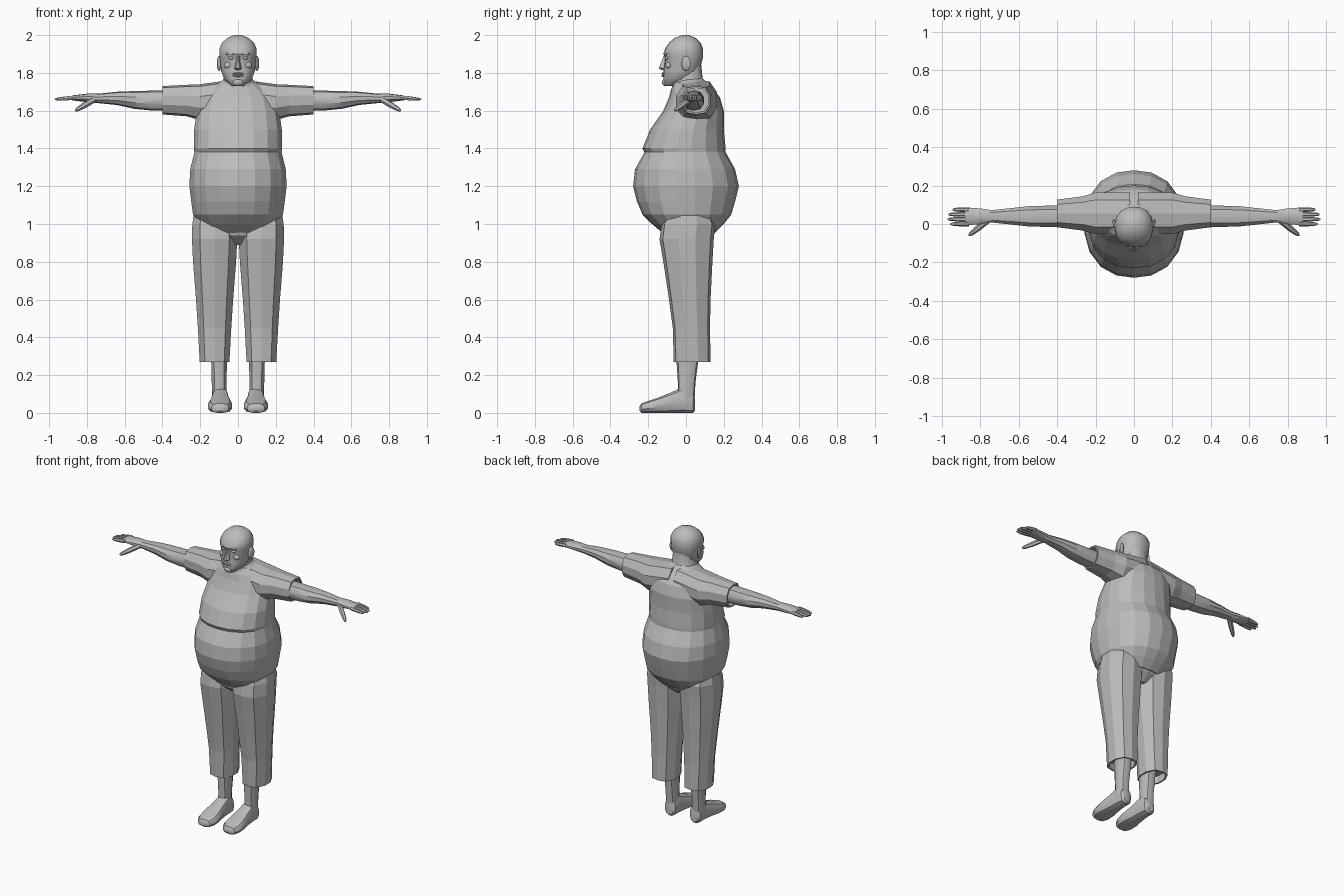
import bpy, bmesh, math
from mathutils import Vector, Matrix

default_cube = bpy.data.objects.get("Cube")
if default_cube:
    bpy.data.objects.remove(default_cube, do_unlink=True)

GREY = (.5, .5, .5, 1)
clay = bpy.data.materials.new("clay grey")
clay.use_nodes = True
clay.diffuse_color = GREY
clay.node_tree.nodes["Principled BSDF"].inputs["Base Color"].default_value = GREY


def finish(name, bm, smooth_angle=0):
    """Turn a bmesh into a named object, smooth below the given angle."""
    bmesh.ops.recalc_face_normals(bm, faces=bm.faces)
    for face in bm.faces:
        face.smooth = smooth_angle > 0
    mesh = bpy.data.meshes.new(name)
    bm.to_mesh(mesh)
    bm.free()
    if smooth_angle:
        mesh.set_sharp_from_angle(angle=math.radians(smooth_angle))
    mesh.materials.append(clay)
    bpy.context.scene.collection.objects.link(bpy.data.objects.new(name, mesh))


def skin(name, rings, smooth_angle=0):
    """Bridge equal rings of points and cap both ends."""
    bm = bmesh.new()
    loops = [[bm.verts.new(point) for point in ring] for ring in rings]
    for lower, upper in zip(loops, loops[1:]):
        for i in range(len(lower)):
            bm.faces.new((lower[i - 1], lower[i], upper[i], upper[i - 1]))
    bm.faces.new(loops[0])
    bm.faces.new(loops[-1])
    finish(name, bm, smooth_angle)


def cut(at, half, low, high):
    """Cross-section: place on the axis, half width, and extent in depth or height."""
    return at, half, low, high


def loft(name, axis, cuts, mid=0, sides=12, power=2.4, side=1, hem=0, smooth_angle=0):
    """Skin rounded-square cuts along an axis; a hem hollows out the last end."""
    cuts = list(cuts)
    if hem:
        at, half, low, high = cuts[-1]
        rim = .01
        for inner in (at, at + hem):
            cuts.append(cut(inner, half - rim, low + rim, high - rim))
    rings = []
    for at, half, low, high in cuts:
        ring = []
        for i in range(sides):
            angle = math.tau * (i + .5) / sides
            c, s = math.cos(angle), math.sin(angle)
            reach = (abs(c) ** power + abs(s) ** power) ** (-1 / power)
            a = mid + half * c * reach
            b = (low + high + (high - low) * s * reach) / 2
            x, y, z = {"x": (at, a, b), "y": (a, at, b), "z": (a, b, at)}[axis]
            ring.append((x * side, y, z))
        rings.append(ring)
    skin(name, rings, smooth_angle)


def finger(name, base, tip, radius, side):
    """Tapered digit that keeps its thickness to the middle knuckle."""
    base, tip = [Vector((x * side, y, z)) for x, y, z in (base, tip)]
    turn = (tip - base).to_track_quat("Z", "Y")
    rings = []
    for along, scale in ((0, 1), (.5, 1), (.9, .7), (1, .3)):
        corners = [Matrix.Rotation(math.tau * i / 6, 3, "Z") @ Vector((radius * scale, 0, 0))
                   for i in range(6)]
        rings.append([base.lerp(tip, along) + turn @ corner for corner in corners])
    skin(name, rings, smooth_angle=50)


def ball(name, centre, scale, tilt=0):
    bm = bmesh.new()
    bmesh.ops.create_uvsphere(bm, u_segments=10, v_segments=6, radius=1)
    bm.transform(Matrix.Translation(centre) @ Matrix.Rotation(tilt, 4, "Z")
                 @ Matrix.Diagonal((*scale, 1)))
    finish(name, bm, smooth_angle=50)


# Shirt with a heavy belly and a fold under the chest
loft("shirt_body", "z", [
    cut(at=.95, half=.17, low=-.12, high=.15),
    cut(at=1, half=.21, low=-.18, high=.2),
    cut(at=1.05, half=.24, low=-.23, high=.24),
    cut(at=1.12, half=.25, low=-.26, high=.26),
    cut(at=1.2, half=.26, low=-.28, high=.28),
    cut(at=1.29, half=.255, low=-.27, high=.26),
    cut(at=1.38, half=.233, low=-.22, high=.21),
    cut(at=1.4, half=.236, low=-.23, high=.21),
    cut(at=1.5, half=.234, low=-.19, high=.2),
    cut(at=1.6, half=.22, low=-.12, high=.2),
    cut(at=1.67, half=.2, low=-.09, high=.18),
    cut(at=1.71, half=.16, low=-.08, high=.15),
    cut(at=1.77, half=.07, low=-.05, high=.09),
], sides=18, power=2.25)
loft("shirt_collar", "z", [
    cut(at=1.7, half=.11, low=-.08, high=.14),
    cut(at=1.75, half=.09, low=-.07, high=.1),
], sides=16, hem=-.01)

# Seat of the trousers
loft("trouser_seat", "z", [
    cut(at=.89, half=.03, low=-.06, high=.09),
    cut(at=.94, half=.16, low=-.12, high=.14),
    cut(at=1, half=.22, low=-.14, high=.16),
    cut(at=1.06, half=.22, low=-.12, high=.14),
], sides=14)

# Neck and head
loft("neck", "z", [
    cut(at=1.69, half=.1, low=-.06, high=.12),
    cut(at=1.75, half=.08, low=-.07, high=.09),
    cut(at=1.85, half=.07, low=-.06, high=.08),
], sides=14, smooth_angle=40)
loft("head", "z", [
    cut(at=1.73, half=.03, low=-.11, high=-.03),
    cut(at=1.745, half=.05, low=-.12, high=0),
    cut(at=1.77, half=.075, low=-.12, high=.04),
    cut(at=1.81, half=.09, low=-.12, high=.07),
    cut(at=1.88, half=.097, low=-.11, high=.09),
    cut(at=1.9, half=.1, low=-.12, high=.09),
    cut(at=1.93, half=.098, low=-.11, high=.09),
    cut(at=1.96, half=.085, low=-.09, high=.077),
    cut(at=1.985, half=.057, low=-.06, high=.05),
    cut(at=2, half=.02, low=-.02, high=.015),
], sides=18, power=2.3, smooth_angle=40)

# Face
loft("nose", "z", [
    cut(at=1.815, half=.013, low=-.13, high=-.1),
    cut(at=1.825, half=.02, low=-.145, high=-.1),
    cut(at=1.86, half=.01, low=-.13, high=-.1),
    cut(at=1.89, half=.01, low=-.12, high=-.1),
], sides=8, smooth_angle=40)
for lip, height in (("upper_lip", 1.796), ("lower_lip", 1.785)):
    ball(lip, centre=(0, -.12, height), scale=(.03, .01, .006))
ball("chin", centre=(0, -.11, 1.75), scale=(.03, .017, .02))

for side, label in ((1, "left_"), (-1, "right_")):
    ball(label + "eye", centre=(.037 * side, -.1, 1.88), scale=(.016, .013, .01))
    ball(label + "brow", centre=(.04 * side, -.106, 1.9), scale=(.027, .012, .007), tilt=side / 4)
    ball(label + "cheek", centre=(.05 * side, -.09, 1.84), scale=(.026, .02, .02))
    ball(label + "ear", centre=(.1 * side, 0, 1.85), scale=(.01, .026, .04), tilt=-side / 3)

    # Shoulder and sleeve
    loft(label + "sleeve", "x", [
        cut(at=.02, half=.11, low=1.57, high=1.765),
        cut(at=.2, half=.11, low=1.55, high=1.74),
        cut(at=.27, half=.09, low=1.57, high=1.737),
        cut(at=.4, half=.073, low=1.58, high=1.73),
    ], mid=.055, sides=10, power=2.8, side=side, hem=-.04)

    # Arm and palm
    loft(label + "arm", "x", [
        cut(at=.33, half=.056, low=1.6, high=1.71),
        cut(at=.45, half=.057, low=1.6, high=1.706),
        cut(at=.55, half=.054, low=1.61, high=1.704),
        cut(at=.64, half=.044, low=1.63, high=1.7),
        cut(at=.74, half=.033, low=1.64, high=1.69),
        cut(at=.8, half=.042, low=1.645, high=1.69),
        cut(at=.88, half=.048, low=1.655, high=1.68),
    ], mid=.04, sides=10, side=side, smooth_angle=35)

    # Fingers spread evenly over the palm, then the thumb
    tips = {"index": .957, "middle": .97, "ring": .967, "little": .945}
    for i, (digit, tip) in enumerate(tips.items()):
        spread = i * .025
        finger(label + digit + "_finger", base=(.86, spread, 1.67), tip=(tip, spread, 1.66),
               radius=.012, side=side)
    finger(label + "thumb", base=(.76, .02, 1.66), tip=(.86, -.06, 1.6), radius=.016, side=side)

    # Trouser leg
    loft(label + "trouser_leg", "z", [
        cut(at=1.06, half=.11, low=-.1, high=.13),
        cut(at=1, half=.12, low=-.13, high=.155),
        cut(at=.92, half=.122, low=-.14, high=.147),
        cut(at=.8, half=.116, low=-.12, high=.14),
        cut(at=.6, half=.1, low=-.09, high=.13),
        cut(at=.45, half=.09, low=-.07, high=.127),
        cut(at=.27, half=.08, low=-.065, high=.13),
    ], mid=.124, sides=10, power=2.7, side=side, hem=.05)

    # Shin and foot
    loft(label + "shin", "z", [
        cut(at=.06, half=.04, low=-.045, high=.045),
        cut(at=.16, half=.04, low=-.043, high=.05),
        cut(at=.35, half=.045, low=-.055, high=.075),
    ], mid=.1, sides=10, side=side, smooth_angle=35)
    loft(label + "foot", "y", [
        cut(at=.048, half=.025, low=.01, high=.07),
        cut(at=.036, half=.04, low=0, high=.11),
        cut(at=-.02, half=.045, low=0, high=.135),
        cut(at=-.08, half=.05, low=0, high=.108),
        cut(at=-.15, half=.064, low=0, high=.08),
        cut(at=-.2, half=.064, low=0, high=.063),
        cut(at=-.235, half=.046, low=0, high=.05),
        cut(at=-.246, half=.022, low=.01, high=.034),
    ], mid=.095, power=2.8, side=side, smooth_angle=35)
